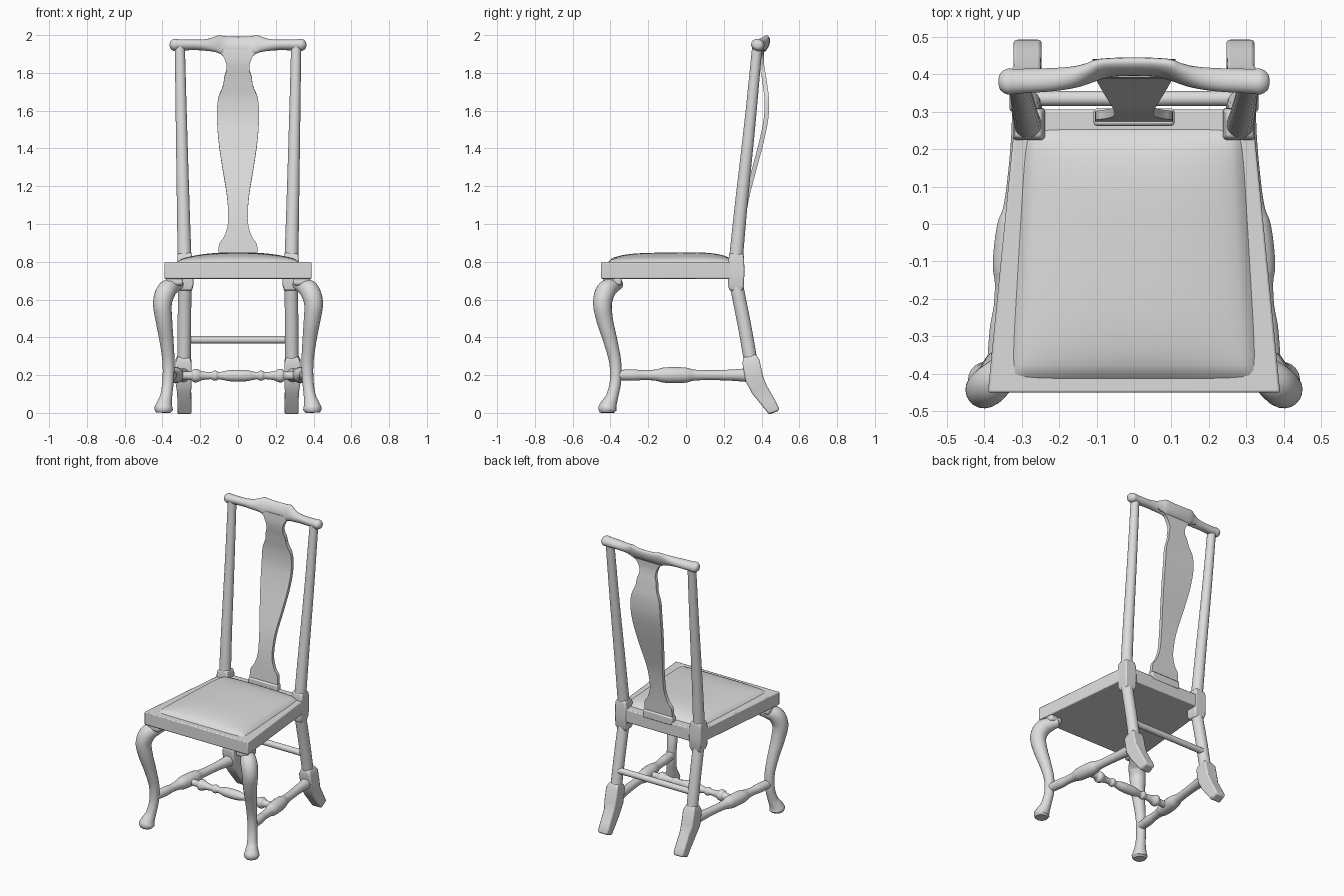
import bpy, bmesh, math
from mathutils import Vector

cube = bpy.data.objects.get("Cube")
if cube:
    bpy.data.objects.remove(cube, do_unlink=True)

grey = bpy.data.materials.new("plain grey")
grey.use_nodes = True
grey.diffuse_color = (0.72, 0.72, 0.72, 1)
grey.node_tree.nodes["Principled BSDF"].inputs["Base Color"].default_value = grey.diffuse_color


def finish(name, bm, bevel=0, angle=40):
    """Turn a bmesh into a shaded object, with optional rounded edges."""
    bmesh.ops.recalc_face_normals(bm, faces=bm.faces)
    mesh = bpy.data.meshes.new(name)
    bm.to_mesh(mesh)
    bm.free()
    mesh.materials.append(grey)
    ob = bpy.data.objects.new(name, mesh)
    bpy.context.collection.objects.link(ob)
    if bevel:
        mod = ob.modifiers.new("rounded edges", "BEVEL")
        mod.width, mod.segments = bevel, 2
    bpy.ops.object.select_all(action="DESELECT")
    ob.select_set(True)
    bpy.context.view_layer.objects.active = ob
    bpy.ops.object.shade_smooth_by_angle(angle=math.radians(angle))
    return ob


def smooth_path(points, steps):
    """Catmull-Rom interpolation of rows of any length."""
    rows = [Vector(p) for p in points]
    out = []
    for i in range(len(rows) - 1):
        a, b = rows[max(i - 1, 0)], rows[i]
        c, d = rows[i + 1], rows[min(i + 2, len(rows) - 1)]
        for s in range(steps):
            t = s / steps
            out.append(0.5 * (2 * b + (c - a) * t + (2 * a - 5 * b + 4 * c - d) * t * t
                              + (3 * b - a - 3 * c + d) * t ** 3))
    return out + [rows[-1]]


def sweep(name, points, sides=20, hint=(1, 0, 0), steps=6, flip=1, bevel=0):
    """Sweep a round or square section along rows of x, y, z, radius across, radius deep."""
    rows = smooth_path([(p[0] * flip, *p[1:4], p[-1]) for p in points], steps)
    spots = [Vector(r[:3]) for r in rows]
    bm, rings = bmesh.new(), []
    for i, (spot, row) in enumerate(zip(spots, rows)):
        tangent = (spots[min(i + 1, len(spots) - 1)] - spots[max(i - 1, 0)]).normalized()
        across = Vector(hint)
        across = (across - tangent * across.dot(tangent)).normalized()
        deep = tangent.cross(across)
        ring = []
        for k in range(sides):
            a = 2 * math.pi * (k + 0.5) / sides
            grow = math.sqrt(2) if sides == 4 else 1
            ring.append(bm.verts.new(spot + grow * (across * max(row[3], 0.002) * math.cos(a)
                                                    + deep * max(row[4], 0.002) * math.sin(a))))
        rings.append(ring)
    for r, s in zip(rings, rings[1:]):
        for k in range(sides):
            n = (k + 1) % sides
            bm.faces.new((r[k], r[n], s[n], s[k]))
    bm.faces.new(rings[0])
    bm.faces.new(rings[-1])
    return finish(name, bm, bevel)


def prism(name, outline, z0, z1, bevel):
    bm = bmesh.new()
    low = [bm.verts.new((x, y, z0)) for x, y in outline]
    face = bm.faces.new(low)
    top = bmesh.ops.extrude_face_region(bm, geom=[face])["geom"]
    bmesh.ops.translate(bm, vec=(0, 0, z1 - z0),
                        verts=[v for v in top if isinstance(v, bmesh.types.BMVert)])
    return finish(name, bm, bevel)


# Seat frame: a trapezoid wider at the front
prism("seat_frame", [(-.39, -.45), (.39, -.45), (.315, .305), (-.315, .305)], .71, .798, .006)

# Domed cushion
bm = bmesh.new()
bmesh.ops.create_grid(bm, x_segments=36, y_segments=36, size=1)
for v in bm.verts:
    u, w = v.co.x, v.co.y
    edge = ((1 - u ** 12) * (1 - w ** 12)) ** .5
    dome = (1 - abs(u) ** 2.5) * (1 - abs(w) ** 4)
    shrink = 1 - .03 * (u * w) ** 8
    v.co = (u * shrink * (.31 - .02 * w), -.08 + w * shrink * .335,
            .795 + .02 * edge + .034 * dome + .004 * w * dome)
finish("seat_cushion", bm)

# Splat, its shoe and the crest rail
prism("splat_shoe", [(-.108, .262), (.108, .262), (.108, .308), (-.108, .308)], .78, .835, .008)
half_width = [(.82, .105), (.89, .1), (.93, .075), (.99, .055), (1.06, .052), (1.16, .06),
              (1.3, .083), (1.44, .103), (1.56, .111), (1.66, .106), (1.73, .08),
              (1.78, .072), (1.82, .06), (1.86, .066), (1.9, .09), (1.925, .15)]
depth = smooth_path([(.82, .285), (1.0, .3), (1.16, .327), (1.36, .38), (1.52, .418),
                     (1.64, .428), (1.76, .415), (1.86, .4), (1.95, .405)], 8)


def splat_y(z):
    for a, b in zip(depth, depth[1:]):
        if a[0] <= z <= b[0]:
            return a[1] + (b[1] - a[1]) * (z - a[0]) / (b[0] - a[0])
    return depth[-1][1]


sweep("back_splat", [(0, splat_y(z), z, w, .012) for z, w in half_width], sides=4, steps=5)

crest = [(.362, .38, 1.948, .004, .004), (.357, .38, 1.948, .02, .022), (.338, .38, 1.948, .031, .035),
         (.31, .381, 1.948, .029, .034), (.22, .385, 1.948, .027, .032), (.16, .392, 1.948, .033, .028),
         (.12, .403, 1.95, .043, .024), (.095, .412, 1.95, .052, .022), (.06, .418, 1.95, .046, .02)]
rail = crest + [(0, .42, 1.95, .044, .02)] + [(-p[0], *p[1:]) for p in reversed(crest)]
sweep("crest_rail", rail, hint=(0, .4, 1), steps=4)

for side, s in (("left", 1), ("right", -1)):
    # Back post with its square seat block
    sweep(side + "_back_post", [(.283, .265, .82, .037), (.29, .292, 1.1, .034),
                                (.3, .34, 1.55, .03), (.308, .378, 1.95, .027)], flip=s)
    sweep(side + "_post_block", [(.278, .262, .645, .033), (.278, .265, .675, .042),
                                 (.279, .266, .74, .043), (.28, .266, .81, .042),
                                 (.283, .267, .845, .036)], sides=4, steps=1, flip=s, bevel=.008)

    # Raked back leg: round above, square block and square foot below
    sweep(side + "_back_leg", [(.282, .268, .67, .036), (.284, .31, .46, .036),
                               (.286, .348, .24, .036)], flip=s)
    sweep(side + "_back_foot", [(.287, .336, .3, .032, .034), (.289, .344, .27, .043, .046),
                                (.289, .362, .18, .043, .048), (.285, .388, .125, .037, .044),
                                (.284, .436, .055, .037, .037), (.284, .464, .012, .037, .032),
                                (.284, .468, .002, .032, .026)],
          sides=4, steps=1, flip=s, bevel=.012)

    # Cabriole front leg with a pad foot
    sweep(side + "_front_leg", [(.31, -.355, .685, .03), (.345, -.39, .672, .043),
                                (.38, -.425, .645, .052), (.4, -.442, .58, .05),
                                (.392, -.43, .49, .044), (.378, -.4, .38, .037),
                                (.368, -.375, .27, .032), (.37, -.373, .17, .03),
                                (.38, -.39, .09, .032), (.39, -.408, .045, .042),
                                (.394, -.416, .02, .049), (.395, -.417, .001, .038)],
          hint=(1, -.9, .1), flip=s)
    prism(side + "_knee_block", [(s * x, y) for x, y in
                                 ((.29, -.44), (.38, -.44), (.38, -.34), (.29, -.34))],
          .675, .715, .012)

    # Side stretcher with a swollen middle
    turned = [(-.37, .027), (-.28, .03), (-.22, .026), (-.16, .03), (-.12, .04), (-.06, .043),
              (0, .04), (.04, .03), (.1, .027), (.2, .028), (.27, .032), (.33, .037)]
    sweep(side + "_side_stretcher", [(.365 - (y + .37) * .11, y, .2, r) for y, r in turned],
          flip=s, steps=4)

# Turned cross stretcher between the side stretchers
beads = [(0, .031), (.04, .03), (.07, .025), (.1, .019), (.115, .026), (.13, .026), (.145, .019),
         (.19, .024), (.215, .035), (.235, .035), (.255, .022), (.33, .022)]
beads = [(-x, r) for x, r in reversed(beads[1:])] + beads
sweep("cross_stretcher", [(x, -.065, .197, r) for x, r in beads], hint=(0, 0, 1), steps=4)

# Plain rear stretcher between the back legs
sweep("rear_stretcher", [(-.28, .335, .387, .02), (.28, .335, .387, .02)], hint=(0, 0, 1), steps=2)
